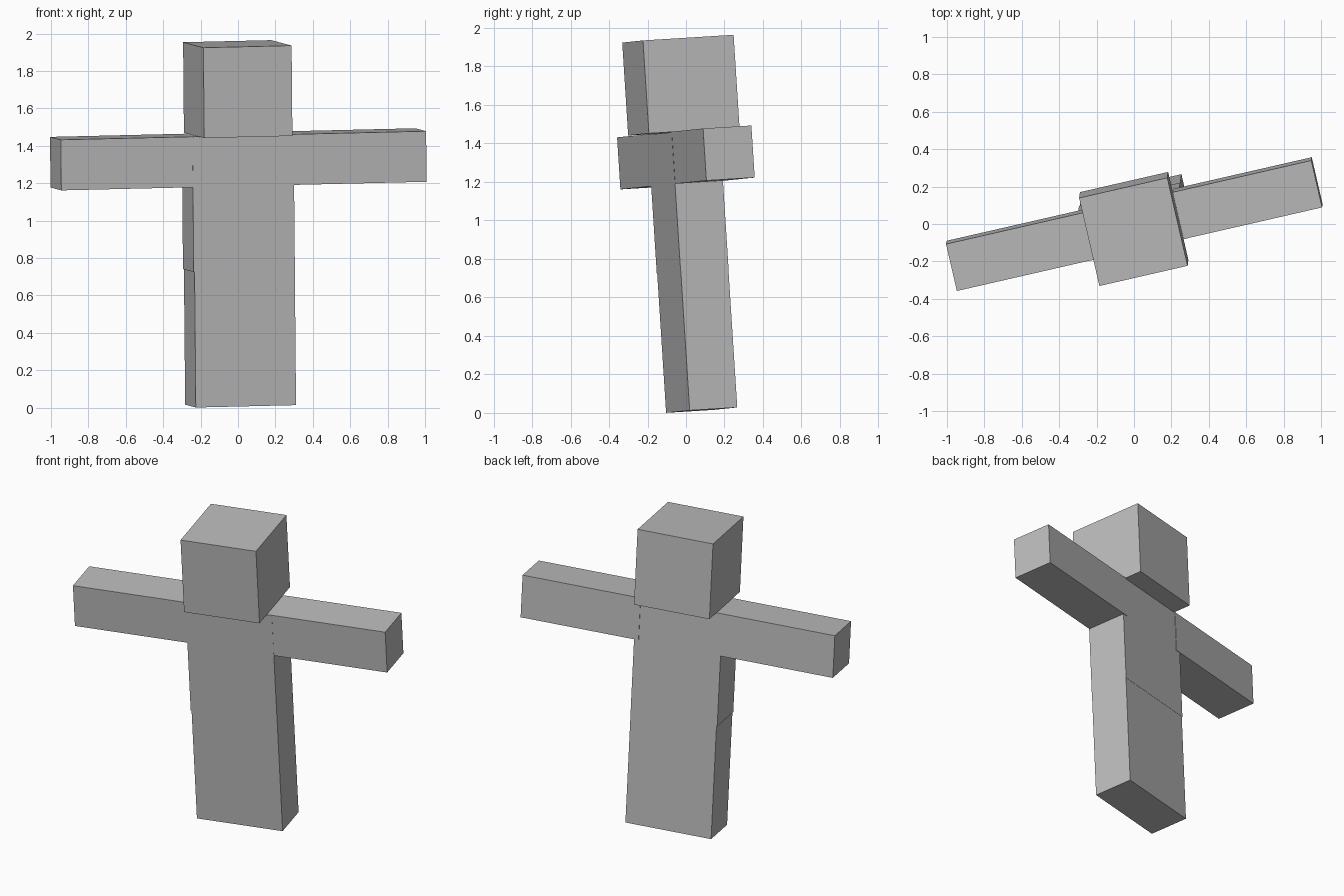
import bpy
from mathutils import Matrix, Vector

if "Cube" in bpy.data.objects:
    bpy.data.objects.remove(bpy.data.objects["Cube"], do_unlink=True)

grey = bpy.data.materials.new("plain grey")
grey.use_nodes = True
colour = (0.5, 0.5, 0.5, 1)
grey.diffuse_color = colour
grey.node_tree.nodes["Principled BSDF"].inputs["Base Color"].default_value = colour

# The whole figure is turned and leans a little forward
across = Vector((0.9745, 0.223, 0.023)).normalized()
up = Vector((-0.009, -0.064, 1))
up = (up - across * up.dot(across)).normalized()
back = up.cross(across)
pose = Matrix((across, back, up)).transposed().to_4x4()


def box(name, low, high):
    """Box between two corners, given in the figure's own axes."""
    low, high = Vector(low), Vector(high)
    bpy.ops.mesh.primitive_cube_add(size=1)
    ob = bpy.context.object
    ob.name = name
    ob.data.transform(Matrix.Translation((low + high) / 2) @ Matrix.Diagonal((*(high - low), 1)))
    ob.matrix_world = pose
    ob.data.materials.append(grey)


MID = 0.032      # middle of the figure, across
DEPTH = 0.077    # middle of the figure, front to back

# Head and torso
box("head", (MID - 0.242, DEPTH - 0.242, 1.459), (MID + 0.242, DEPTH + 0.242, 1.943))
box("torso", (MID - 0.28, DEPTH - 0.128, 0.735), (MID + 0.275, DEPTH + 0.128, 1.457))

# Arms held straight out, and legs side by side
for name, side in (("left", 1), ("right", -1)):
    ends = sorted((MID + side * 0.245, MID + side * 1.002))
    box(name + "_arm", (ends[0], DEPTH - 0.127, 1.189), (ends[1], DEPTH + 0.131, 1.46))
    ends = sorted((MID, MID + side * 0.275))
    box(name + "_leg", (ends[0], DEPTH - 0.127, 0.009), (ends[1], DEPTH + 0.127, 0.735))
